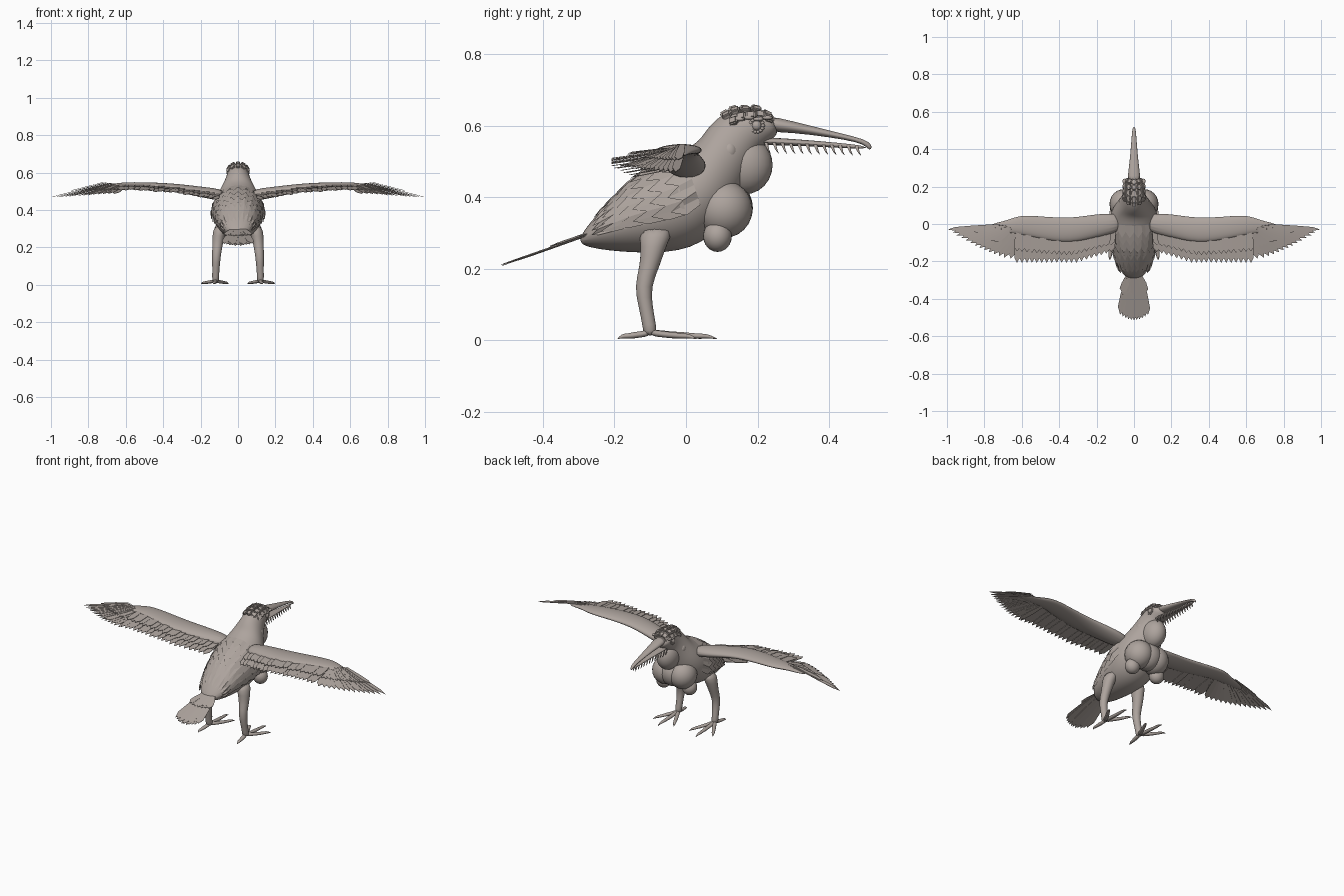
import bpy, bmesh, math
from mathutils import Vector as V, Matrix

cube = bpy.data.objects.get("Cube")
if cube:
    bpy.data.objects.remove(cube, do_unlink=True)

mat = bpy.data.materials.new("warm_grey")
mat.use_nodes = True
COLOUR = (0.42, 0.37, 0.34, 1)
mat.diffuse_color = COLOUR
mat.node_tree.nodes["Principled BSDF"].inputs["Base Color"].default_value = COLOUR


def finish(name, bm, mirror=False, sub=0, thick=0, smooth=True):
    bmesh.ops.recalc_face_normals(bm, faces=bm.faces)
    me = bpy.data.meshes.new(name)
    bm.to_mesh(me)
    bm.free()
    me.materials.append(mat)
    ob = bpy.data.objects.new(name, me)
    bpy.context.collection.objects.link(ob)
    for p in me.polygons:
        p.use_smooth = smooth
    if thick:
        ob.modifiers.new("Solidify", "SOLIDIFY").thickness = thick
    if sub:
        m = ob.modifiers.new("Subdivision", "SUBSURF")
        m.levels = m.render_levels = sub
    if mirror:
        ob.modifiers.new("Mirror", "MIRROR")
    return ob


def loft(bm, sections, n=16):
    """Skin a tube through (centre, half axis a, half axis b) sections."""
    rings = []
    for c, a, b in sections:
        angles = [2 * math.pi * i / n for i in range(n)]
        rings.append([bm.verts.new(c + a * math.cos(t) + b * math.sin(t)) for t in angles])
    for r, s in zip(rings, rings[1:]):
        for i in range(n):
            bm.faces.new((r[i], r[(i + 1) % n], s[(i + 1) % n], s[i]))
    bm.faces.new(rings[0])
    bm.faces.new(rings[-1])


def spine(rows):
    """Sections from upper and lower outline points and half widths."""
    out = []
    for ty, tz, by, bz, w in rows:
        top, low = V((0, ty, tz)), V((0, by, bz))
        out.append(((top + low) / 2, (top - low) / 2, V((w, 0, 0))))
    return out


def ball(bm, c, r, seg=24):
    m = Matrix.Translation(c) @ Matrix.Diagonal((*r, 1))
    bmesh.ops.create_uvsphere(bm, u_segments=seg, v_segments=seg // 2, radius=1, matrix=m)


def feather(bm, base, tip, w):
    """Flat pointed leaf with a slightly notched end."""
    d = tip - base
    s = V((-d.y, d.x, 0)).normalized() * w / 2
    pts = [base + s * 0.6, base + d * 0.5 + s, base + d * 0.86 + s * 0.9, tip,
           base + d * 0.9 - s * 0.5, base + d * 0.82 - s, base + d * 0.5 - s, base - s * 0.6]
    bm.faces.new([bm.verts.new(p) for p in pts])


# Body, neck and head in one skin
body = spine([(-.297, .292, -.297, .268, .03), (-.24, .365, -.25, .253, .085),
              (-.15, .455, -.13, .24, .118), (-.05, .515, .02, .245, .145),
              (.03, .55, .12, .33, .125), (.052, .585, .17, .45, .085),
              (.085, .622, .2, .53, .062), (.13, .648, .23, .55, .057),
              (.19, .652, .247, .565, .055), (.25, .622, .257, .58, .036)])
bm = bmesh.new()
loft(bm, body)
finish("body", bm, sub=2)


def on_body(t, ang, grow):
    i = min(int(t), len(body) - 2)
    c, a, b = [p.lerp(q, t - i) for p, q in zip(body[i], body[i + 1])]
    return c + (a * math.cos(ang) + b * math.sin(ang)) * grow


# Ragged feather rows over the back
bm = bmesh.new()
for row in range(6):
    t, n = 3.5 - row * 0.42, 24
    prev = None
    for i in range(n + 1):
        ang = math.radians(-105 + 210 * i / n)
        drop = 0.75 if i % 2 else 0.42
        cur = [bm.verts.new(on_body(t, ang, 0.99)),
               bm.verts.new(on_body(t - drop, ang, 1.05 if i % 2 else 1.03))]
        if prev:
            bm.faces.new((prev[0], cur[0], cur[1], prev[1]))
        prev = cur
finish("back_feathers", bm, smooth=False)

# Swollen throat and chest lumps
bm = bmesh.new()
ball(bm, (0, .164, .49), (.062, .078, .082))
ball(bm, (0, .112, .37), (.08, .075, .08))
finish("throat_pouch", bm)
bm = bmesh.new()
ball(bm, (.055, .106, .366), (.076, .08, .08))
ball(bm, (.085, .088, .291), (.042, .04, .044))
ball(bm, (.052, .12, .528), (.028, .026, .032))
finish("chest_lumps", bm, mirror=True)

# Bill
bm = bmesh.new()
loft(bm, spine([(.21, .635, .22, .58, .042), (.3, .612, .3, .58, .028), (.4, .587, .4, .567, .018),
                (.48, .567, .48, .554, .012), (.512, .556, .503, .541, .009),
                (.521, .538, .514, .53, .005)]), 12)
finish("upper_bill", bm, sub=1)
bm = bmesh.new()
loft(bm, spine([(.17, .572, .17, .545, .04), (.3, .563, .3, .544, .025),
                (.42, .553, .42, .538, .015), (.508, .543, .508, .533, .005)]), 12)
finish("lower_bill", bm, sub=1)

# Hooked spikes under the bill
bm = bmesh.new()
for i in range(12):
    y = .225 + i * .023
    x, z = .03 - i * .0021, .548 - i * .001
    h = V((0, .008, -.026 + i * .0005))
    p = V((x, y, z))
    loft(bm, [(p + V((0, -.002, .005)), V((.004, 0, 0)), V((0, .006, 0))),
              (p + h * .6, V((.003, 0, 0)), V((0, .003, 0))),
              (p + h + V((0, .003, 0)), V((.0006, 0, 0)), V((0, .0006, 0)))], 6)
finish("bill_spikes", bm, mirror=True)

# Eyes, eye rings and knobbly brows
bm = bmesh.new()
ball(bm, (.05, .197, .6), (.012, .014, .014), 16)
finish("eyes", bm, mirror=True)
bm = bmesh.new()
for i in range(14):
    t = 2 * math.pi * i / 14
    ball(bm, (.051, .197 + .018 * math.cos(t), .6 + .018 * math.sin(t)), (.006, .006, .005), 8)
for i in range(4):
    ball(bm, (.052, .15 + i * .026, .618 + .004 * (i % 2)), (.01, .015, .006), 10)
finish("eye_rings", bm, mirror=True)

# Crown plates
bm = bmesh.new()
for row in range(5):
    for col in range(-2, 3):
        p = on_body(6.5 + row * .52, col * .5, .99)
        m = Matrix.Translation(p) @ Matrix.Rotation(col * .5, 4, "Y")
        m = m @ Matrix.Rotation(.55 - row * .25, 4, "X") @ Matrix.Diagonal((.024, .027, .016, 1))
        bmesh.ops.create_cube(bm, size=1, matrix=m)
bmesh.ops.bevel(bm, geom=bm.edges[:], offset=.004, segments=2, affect="EDGES")
finish("crown_plates", bm, smooth=False)

# Wing arms: x, front y, back y, z, half thickness
ARM = [(.06, .06, -.045, .475, .036), (.2, .056, -.07, .497, .028), (.34, .03, -.107, .52, .023),
       (.5, .042, -.08, .53, .019), (.61, .05, -.055, .533, .016), (.68, .018, -.045, .528, .011),
       (.78, -.002, -.04, .515, .004)]
bm = bmesh.new()
loft(bm, [(V((x, (f + b) / 2, z)), V((0, (f - b) / 2, 0)), V((0, 0, h))) for x, f, b, z, h in ARM])
finish("wing_arms", bm, mirror=True, sub=2)


def arm_at(x):
    for p, q in zip(ARM, ARM[1:]):
        if x <= q[0]:
            k = (x - p[0]) / (q[0] - p[0])
            return [u + (v - u) * k for u, v in zip(p, q)]
    return ARM[-1]


# Wing feathers: two layers along the arm, then the outer fan
bm = bmesh.new()
for layer, reach in enumerate((1, .6)):
    for i in range(20):
        x = .11 + i * .0265
        a = arm_at(x)
        end = -.15 - .058 * min(1, i / 7)
        end = a[2] + (end - a[2]) * reach
        up = layer * .008 + .002 * (i % 3)
        feather(bm, V((x, -.01, a[3] + up)), V((x + .012, end, a[3] - .028 * reach + up)), .036)
finish("inner_wing_feathers", bm, mirror=True, thick=.002, smooth=False)
bm = bmesh.new()
for layer, reach in enumerate((1, .62)):
    for i in range(14):
        k = i / 13
        base = V((.61 + .11 * k, -.03 + .02 * k, .528 + layer * .006 + .001 * i))
        tip = V((.66 + .335 * k ** .9, -.185 + .155 * k ** 1.3, .488 - .02 * k + layer * .008))
        feather(bm, base, base.lerp(tip, reach), .034 - .01 * k)
finish("outer_wing_feathers", bm, mirror=True, thick=.002, smooth=False)

# Tail: long fan with a shorter covering fan
bm = bmesh.new()
for layer, (length, count, spread) in enumerate(((.235, 11, .068), (.1, 7, .058))):
    for i in range(count):
        k = 2 * i / (count - 1) - 1
        reach = length * (1 - .13 * k * k)
        up = .004 * layer + .001 * (i % 2)
        feather(bm, V((k * .03, -.275, .294 + up)),
                V((k * spread * 1.1, -.28 - reach, .292 - reach * .35 + up)), .04)
finish("tail_feathers", bm, thick=.002, smooth=False)

# Legs: x, y, z, half width, half depth
bm = bmesh.new()
loft(bm, [(V((x, y, z)), V((w, 0, 0)), V((0, d, 0))) for x, y, z, w, d in
          [(.09, -.08, .32, .04, .055), (.105, -.092, .26, .034, .036), (.11, -.1, .21, .028, .029),
           (.116, -.122, .15, .024, .024), (.118, -.112, .09, .02, .02),
           (.12, -.102, .04, .019, .02), (.12, -.1, .012, .018, .019)]], 12)
finish("legs", bm, mirror=True, sub=1)

# Toes with curved claws
bm = bmesh.new()
ankle = V((.12, -.1, .02))
for tip in ((.125, .088, .004), (.198, .03, .004), (.05, .045, .004), (.13, -.192, .004)):
    d = V(tip) - ankle
    side = V((-d.y, d.x, 0)).normalized()
    loft(bm, [(ankle + d * k + V((0, 0, lift)), side * r, V((0, 0, r * .8))) for k, lift, r in
              [(0, .002, .015), (.3, .001, .011), (.45, .002, .013), (.72, .003, .009),
               (.8, .005, .01), (.92, .004, .005), (1, -.001, .0015)]], 8)
finish("toes", bm, mirror=True, sub=1)
